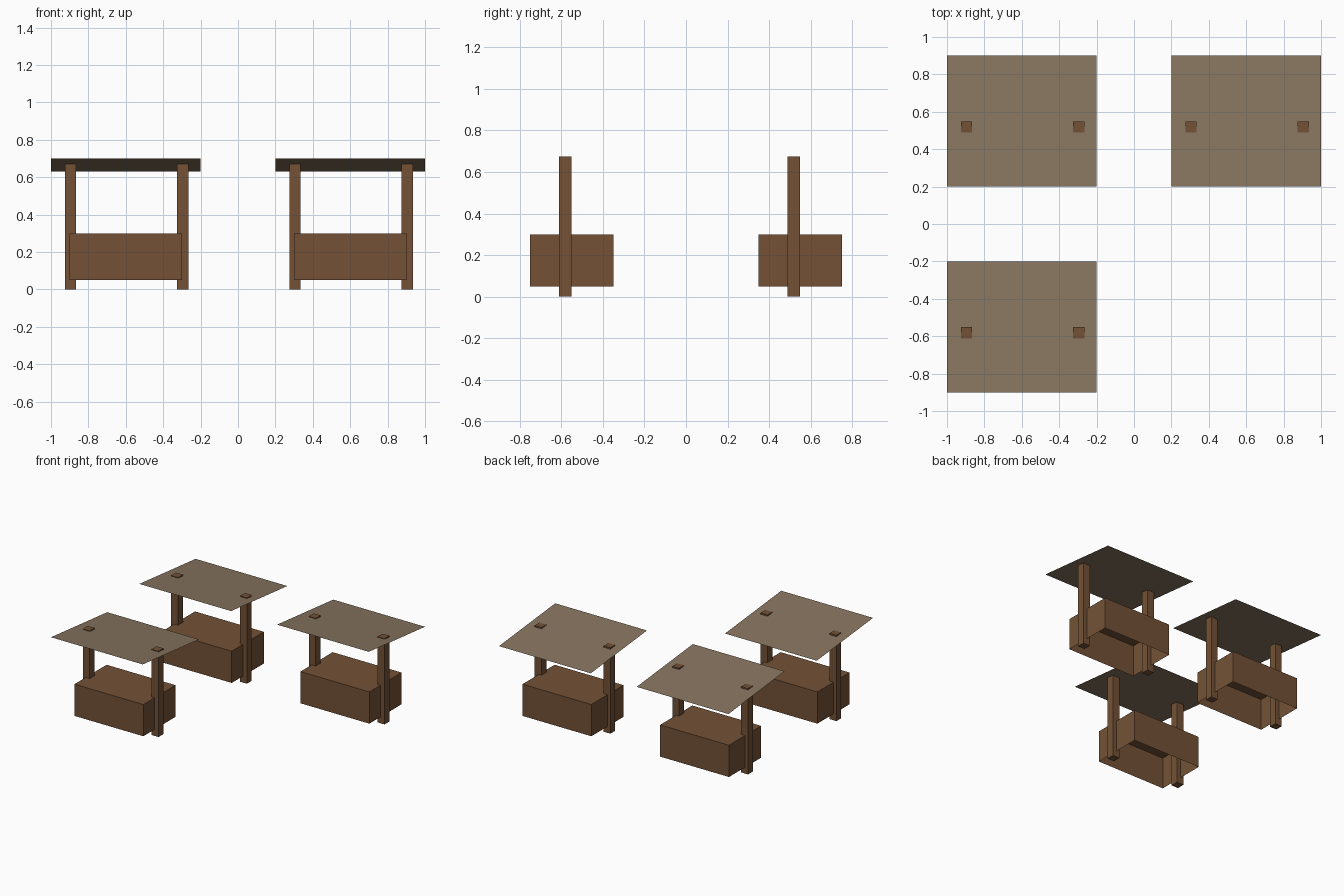
import bpy
import bmesh
from mathutils import Matrix, Vector

if "Cube" in bpy.data.objects:
    bpy.data.objects.remove(bpy.data.objects["Cube"])


def material(name, color):
    m = bpy.data.materials.new(name)
    m.diffuse_color = (*color, 1.0)
    m.use_nodes = True
    m.node_tree.nodes["Principled BSDF"].inputs["Base Color"].default_value = m.diffuse_color
    return m


WOOD = material("brown wood", (0.172, 0.083, 0.037))
CLOTH = material("tan canvas", (0.242, 0.178, 0.118))


def finish(bm, name, mat):
    mesh = bpy.data.meshes.new(name)
    bm.to_mesh(mesh)
    bm.free()
    mesh.materials.append(mat)
    obj = bpy.data.objects.new(name, mesh)
    bpy.context.collection.objects.link(obj)


def box(name, center, size, mat, open_bottom=False):
    bm = bmesh.new()
    bmesh.ops.create_cube(bm, size=1, matrix=Matrix.Translation(center) @ Matrix.Diagonal((*size, 1)))
    if open_bottom:
        bm.normal_update()
        down = [f for f in bm.faces if f.normal.z < -0.5]
        bmesh.ops.delete(bm, geom=down, context='FACES_ONLY')
    finish(bm, name, mat)


def stall(cx, cy):
    # counter: a hollow crate without a floor
    box("counter", Vector((cx, cy, 0.175)), (0.6, 0.4, 0.25), WOOD, open_bottom=True)

    # two posts that poke through the roof
    for side, name in ((-1, "left_post"), (1, "right_post")):
        box(name, Vector((cx + side * 0.3 + 0.005, cy - 0.031, 0.338)), (0.06, 0.06, 0.676), WOOD)

    # thin roof sheet, higher at the front
    bm = bmesh.new()
    corners = [(-0.4, -0.35, 0.70), (0.4, -0.35, 0.70), (0.4, 0.35, 0.63), (-0.4, 0.35, 0.63)]
    bm.faces.new([bm.verts.new((cx + x, cy + y, z)) for x, y, z in corners])
    finish(bm, "roof", CLOTH)


for position in ((-0.6, 0.55), (0.6, 0.55), (-0.6, -0.55)):
    stall(*position)
